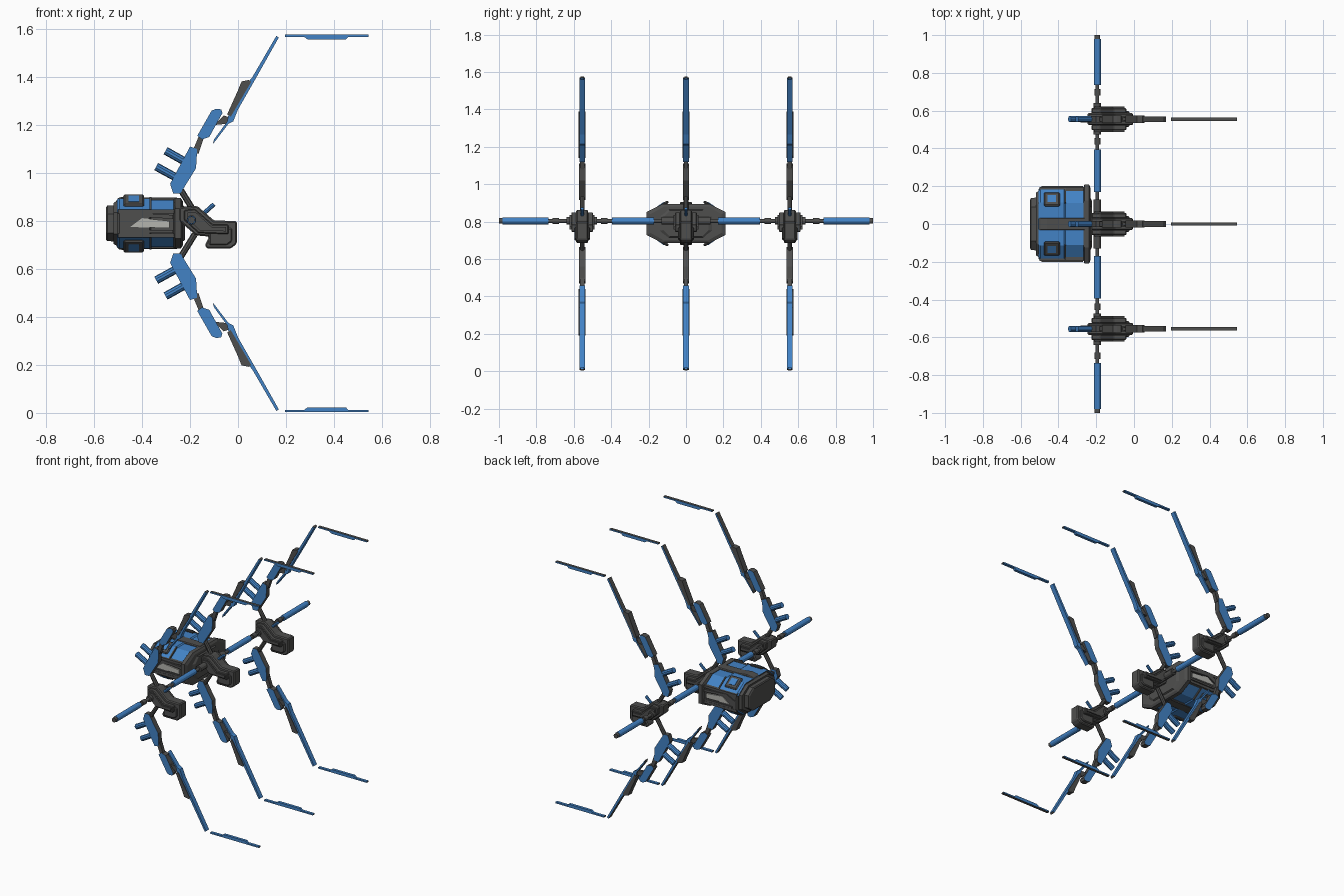
import bpy, bmesh, math
from mathutils import Vector, Matrix

if "Cube" in bpy.data.objects:
    bpy.data.objects.remove(bpy.data.objects["Cube"])

ZC = 0.79                 # mirror height of the arms and cabin
BEAM = (-0.194, 0.804)    # x, z of the cross beam


def mat(name, c):
    m = bpy.data.materials.new(name)
    m.diffuse_color = (*c, 1)
    m.use_nodes = True
    m.node_tree.nodes["Principled BSDF"].inputs["Base Color"].default_value = m.diffuse_color
    return m


BLUE = mat("blue_paint", (0.055, 0.225, 0.56))
DARK = mat("dark_metal", (0.078, 0.078, 0.076))
LIGHT = mat("light_panel", (0.46, 0.46, 0.43))


def finish(name, bm, mats, rule=None, bevel=0):
    bmesh.ops.recalc_face_normals(bm, faces=bm.faces)
    bm.normal_update()
    if rule:
        for f in bm.faces:
            f.material_index = rule(f.normal)
    me = bpy.data.meshes.new(name)
    bm.to_mesh(me)
    bm.free()
    for m in mats:
        me.materials.append(m)
    ob = bpy.data.objects.new(name, me)
    bpy.context.collection.objects.link(ob)
    if bevel:
        b = ob.modifiers.new("bevel", 'BEVEL')
        b.width, b.segments, b.limit_method = bevel, 1, 'ANGLE'
    return ob


def plate(name, pts, y, half, mats, s=1, rule=None, bevel=0):
    """Prism with an xz outline, thick in y; s=-1 flips it below the mid height."""
    bm = bmesh.new()
    rows = [[bm.verts.new((x, y + d, ZC + s * (z - ZC))) for x, z in pts] for d in (-half, half)]
    n = len(pts)
    for r in rows:
        bm.faces.new(r)
    for i in range(n):
        j = (i + 1) % n
        bm.faces.new((rows[0][i], rows[0][j], rows[1][j], rows[1][i]))
    return finish(name, bm, mats, rule, bevel)


def loft(name, rings, mats, rule=None):
    """Chamfered octagon rings along x: (x, half width, half height, corner y, corner z)."""
    bm = bmesh.new()
    rows = []
    for x, w, h, cy, cz in rings:
        q = [(w, cz), (cy, h), (-cy, h), (-w, cz), (-w, -cz), (-cy, -h), (cy, -h), (w, -cz)]
        rows.append([bm.verts.new((x, a, ZC + b)) for a, b in q])
    bm.faces.new(rows[0])
    bm.faces.new(rows[-1])
    for r, t in zip(rows, rows[1:]):
        for i in range(8):
            j = (i + 1) % 8
            bm.faces.new((r[i], r[j], t[j], t[i]))
    return finish(name, bm, mats, rule)


def rod(name, a, b, r, m, sides=10):
    a, b = Vector(a), Vector(b)
    bm = bmesh.new()
    mx = Matrix.Translation((a + b) / 2) @ (b - a).to_track_quat('Z', 'Y').to_matrix().to_4x4()
    bmesh.ops.create_cone(bm, cap_ends=True, segments=sides, radius1=r, radius2=r,
                          depth=(b - a).length, matrix=mx)
    return finish(name, bm, [m])


def box(name, c, size, m, rx=0, bevel=0):
    bm = bmesh.new()
    mx = Matrix.Translation(c) @ Matrix.Rotation(rx, 4, 'X') @ Matrix.Diagonal((*size, 1))
    bmesh.ops.create_cube(bm, size=1, matrix=mx)
    return finish(name, bm, [m], None, bevel)


# Folding arms, one above and one below each hub
ROOT = [(-0.283, .955), (-0.20, 1.11), (-0.17, 1.10), (-0.175, 1.02), (-0.24, .915), (-0.27, .915)]
MIDDLE = [(-0.17, 1.155), (-0.11, 1.26), (-0.09, 1.268), (-0.07, 1.265), (-0.065, 1.25),
          (-0.12, 1.15), (-0.15, 1.14)]
OUTER = [(-0.105, 1.12), (-0.10, 1.14), (-0.045, 1.215), (-0.04, 1.24), (0.035, 1.37),
         (0.06, 1.40), (0.16, 1.572), (0.17, 1.565), (0.08, 1.405), (0.0, 1.265), (-0.02, 1.215), (-0.04, 1.205)]
SHELL = [(-0.045, 1.245), (0.0, 1.345), (0.015, 1.382), (0.045, 1.388), (0.055, 1.38), (-0.03, 1.235)]
TIP = [(0.195, 1.568), (0.195, 1.577), (0.545, 1.577), (0.545, 1.568), (0.46, 1.568),
       (0.45, 1.557), (0.29, 1.557), (0.275, 1.568)]


def arm(y, s, tag):
    sides = lambda n: 0 if abs(n.y) > 0.5 else 1
    inner = lambda n: 0 if abs(n.y) > 0.5 or n.z * s < -0.3 else 1
    z = lambda v: ZC + s * (v - ZC)
    two = [BLUE, DARK]
    plate(tag + "_root_plate", ROOT, y, 0.017, two, s, sides)
    plate(tag + "_middle_plate", MIDDLE, y, 0.019, two, s, sides)
    plate(tag + "_outer_plate", OUTER, y, 0.015, two, s, inner)
    plate(tag + "_outer_shell", SHELL, y, 0.019, [DARK], s)
    plate(tag + "_tip_blade", TIP, y, 0.009, two, s, inner)
    plate(tag + "_elbow", [(-0.19, 1.09), (-0.165, 1.15), (-0.14, 1.155), (-0.165, 1.08)], y, 0.012, [DARK], s)
    plate(tag + "_wrist", [(-0.10, 1.2), (-0.06, 1.24), (-0.03, 1.23), (-0.05, 1.205)], y, 0.008, [DARK], s)
    for i, (a, b) in enumerate((((-0.302, 1.093), (-0.22, 1.047)), ((-0.341, 1.027), (-0.25, .977)))):
        rod(f"{tag}_thruster_{i}", (a[0], y, z(a[1])), (b[0], y, z(b[1])), 0.017, BLUE)
    rod(tag + "_strut", (-0.245, y, z(.94)), (-0.18, y, z(.835)), 0.013, DARK, 8)


# Hubs carrying the arms
HUB = [(-0.245, .858), (-0.17, .863), (-0.10, .802), (-0.005, .80), (-0.005, .705), (-0.03, .685),
       (-0.13, .685), (-0.138, .70), (-0.12, .735), (-0.175, .74), (-0.245, .80)]
HUB_SIDE = [(-0.225, .845), (-0.18, .85), (-0.105, .785), (-0.04, .785), (-0.04, .745),
            (-0.165, .75), (-0.225, .805)]
for y, side in ((-0.555, "front"), (0, "middle"), (0.555, "rear")):
    plate(side + "_hub_core", HUB, y, 0.032, [DARK], bevel=0.006)
    plate(side + "_hub_jaw", [(-0.12, .77), (-0.025, .77), (-0.025, .715), (-0.045, .70), (-0.12, .70)],
          y, 0.042, [DARK], bevel=0.005)
    for k in (-1, 1):
        plate(side + "_hub_side_plate", HUB_SIDE, y + k * 0.044, 0.014, [DARK], bevel=0.004)
        plate(side + "_hub_outer_guard", [(-0.21, .835), (-0.175, .835), (-0.11, .775), (-0.05, .775),
              (-0.05, .757), (-0.16, .76), (-0.21, .81)], y + k * 0.062, 0.005, [DARK])
    rod(side + "_hub_pin", (-0.15, y, .825), (-0.10, y, .87), 0.009, BLUE, 8)
    for s, end in ((1, "upper"), (-1, "lower")):
        arm(y, s, f"{side}_{end}_arm")

# Cross beam: blue tubes, dark joints and end caps
for k in (-1, 1):
    for name, a, b, r, m in (("inner_tube", .17, .395, .018, BLUE), ("outer_tube", .735, .98, .018, BLUE),
                             ("beam_cap", .98, 1.0, .015, DARK), ("beam_core", 0, .74, .010, DARK),
                             ("inner_bead", .42, .455, .016, DARK), ("outer_bead", .68, .715, .016, DARK),
                             ("hub_collar", .475, .64, .02, DARK), ("centre_collar", .03, .13, .02, DARK)):
        rod(name, (BEAM[0], k * a, BEAM[1]), (BEAM[0], k * b, BEAM[1]), r, m, 12)

# Cabin body
loft("cabin_shell", [(-.505, .185, .10, .11, .045), (-.495, .195, .104, .115, .05), (-.37, .195, .104, .115, .05),
                     (-.362, .186, .098, .11, .048), (-.25, .186, .098, .11, .048)],
     [BLUE, DARK], lambda n: 0 if abs(n.z) > 0.3 else 1)
loft("cabin_rear_rim", [(-.52, .165, .085, .10, .045), (-.50, .178, .096, .11, .045)], [DARK])
loft("cabin_rear_cap", [(-.55, .128, .068, .085, .035), (-.545, .138, .074, .09, .04), (-.51, .14, .075, .09, .04)], [DARK])
loft("cabin_front_ring", [(-.268, .19, .102, .115, .05), (-.262, .21, .105, .125, .062),
                          (-.238, .21, .105, .125, .062), (-.23, .19, .092, .115, .05)], [DARK])
loft("cabin_front_plate", [(-.235, .15, .078, .10, .04), (-.222, .12, .07, .085, .035)], [DARK])

# Cabin details, mirrored to all sides
for s in (-1, 1):
    z = lambda v: ZC + s * v
    plate("cabin_spine", [(-.525, .85), (-.50, .897), (-.46, .905), (-.40, .897), (-.25, .897), (-.25, .85)],
          0, 0.033, [DARK], s, bevel=0.005)
    for k in (-1, 1):
        tilt = -s * k * math.atan2(.054, .08)
        box("hatch_frame", (-.435, k * .13, z(.094)), (.085, .085, .016), DARK, tilt, 0.006)
        box("hatch_panel", (-.435, k * .132, z(.098)), (.045, .045, .014), BLUE, tilt)
        box("cabin_side_rail", (-.375, k * .186, z(.05)), (.25, .022, .016), DARK)
        box("cabin_seam", (-.365, k * .15, z(.078)), (.008, .095, .012), DARK, tilt)
for k in (-1, 1):
    plate("side_light_panel", [(-.45, .775), (-.40, .812), (-.285, .80), (-.285, .77)], k * .195, 0.004, [LIGHT])
    plate("side_panel_brace", [(-.49, .805), (-.43, .835), (-.27, .825), (-.27, .808), (-.40, .818), (-.47, .782)],
          k * .195, 0.006, [DARK])
    box("side_lower_brace", (-.37, k * .195, .757), (.20, .012, .012), DARK)
